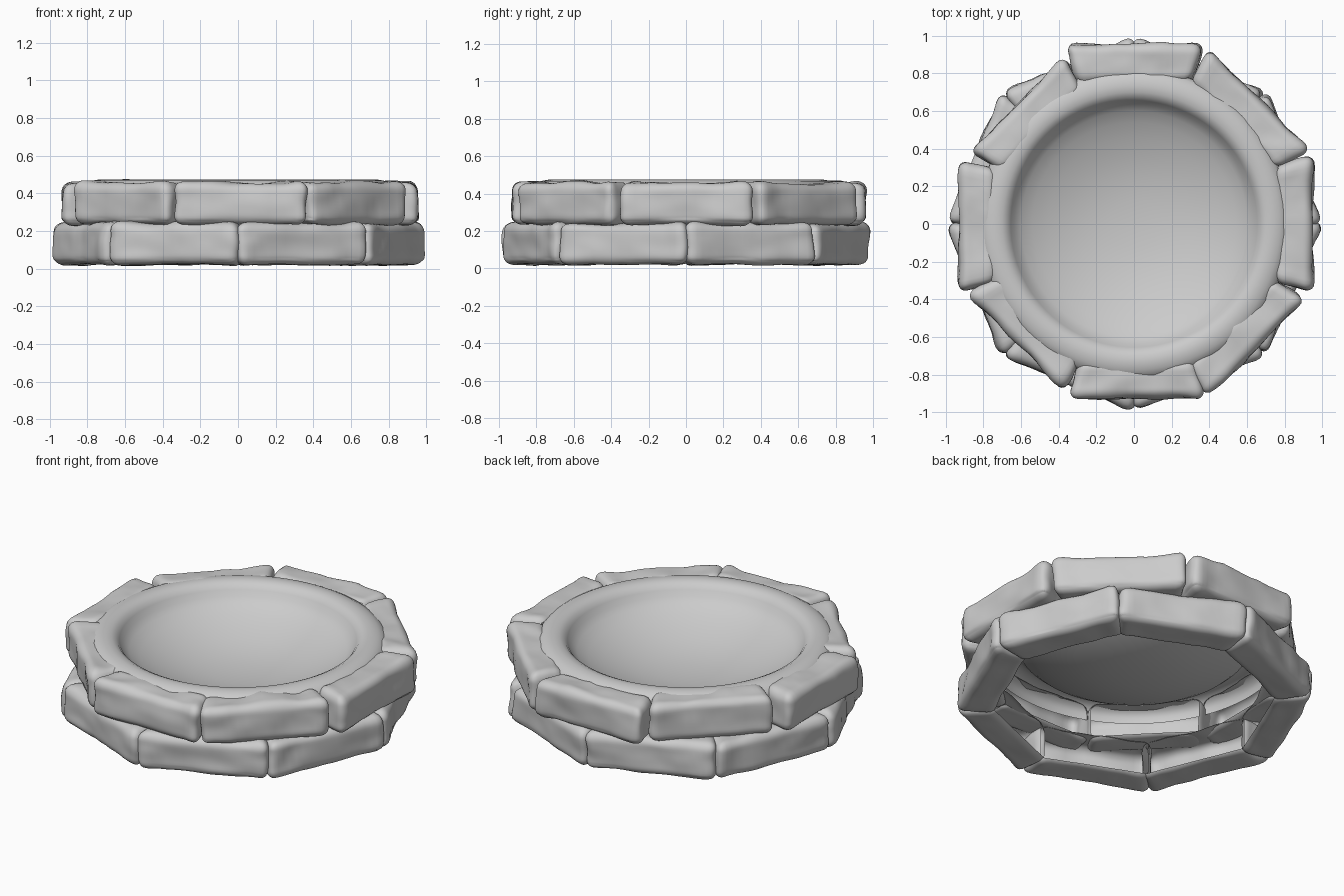
import bpy, bmesh, math, random
from mathutils import Vector, Matrix, noise

if "Cube" in bpy.data.objects:
    bpy.data.objects.remove(bpy.data.objects["Cube"])

random.seed(4)


def finish(bm, name):
    mesh = bpy.data.meshes.new(name)
    bm.to_mesh(mesh)
    bm.free()
    for p in mesh.polygons:
        p.use_smooth = True
    obj = bpy.data.objects.new(name, mesh)
    bpy.context.collection.objects.link(obj)
    return obj


def stone(name, angle, outer, half_len, z0, z1, depth=0.2, shift=0.0):
    """Worn block: rounded box, tapered inward, lumpy, open at the hidden back."""
    bm = bmesh.new()
    bmesh.ops.create_cube(bm, size=2)
    bmesh.ops.subdivide_edges(bm, edges=bm.edges[:], cuts=21, use_grid_fill=True)
    # open back (towards the ring centre)
    back = [f for f in bm.faces if f.calc_center_median().y < -0.999]
    bmesh.ops.delete(bm, geom=back, context='FACES')
    half = Vector((half_len, depth / 2, (z1 - z0) / 2))
    r = 0.05
    seed = Vector([random.uniform(-50, 50) for _ in range(3)])
    for v in bm.verts:
        # crowd the grid towards the edges, then round them
        p = Vector([math.sin(c * math.pi / 2) * h for c, h in zip(v.co, half)])
        core = Vector([max(-h + r, min(h - r, c)) for c, h in zip(p, half)])
        d = p - core
        n = d.normalized() if d.length > 1e-6 else Vector((0, 1, 0))
        p = core + n * r
        # slightly raised ends, broad dents and finer chips
        q = p + seed
        t = abs(p.x) / half_len
        lump = 0.016 * noise.noise(q * 5) + 0.007 * noise.noise(q * 11)
        lump += 0.004 * math.exp(-((t - 0.85) / 0.14) ** 2) - 0.001
        if n.z < -0.5:
            lump *= 0.6
        p += n * lump
        # ends follow the ring's mitre
        p.x *= 1 - 0.15 * (half.y - p.y) / depth
        v.co = p
    bmesh.ops.recalc_face_normals(bm, faces=bm.faces[:])
    m = (Matrix.Rotation(angle - math.pi / 2, 4, 'Z')
         @ Matrix.Translation((shift, outer - depth / 2, (z0 + z1) / 2)))
    bm.transform(m)
    return finish(bm, name)


# lower course: joints at the front, sides and back
lower = [0.922, 0.917, 0.917, 0.922, 0.917, 0.917, 0.917, 0.922]
for i, outer in enumerate(lower):
    stone(f"lower_stone_{i + 1}", math.radians(22.5 + 45 * i), outer, 0.378, 0.02, 0.243,
          depth=0.215)

# upper course, staggered by half a stone: outer radius, half length, sideways shift
upper = [(0.95, 0.36, 0.0), (0.94, 0.378, 0.0), (0.955, 0.362, 0.0), (0.89, 0.355, 0.01),
         (0.93, 0.352, -0.01), (0.89, 0.36, 0.0), (0.925, 0.362, -0.01), (0.925, 0.372, 0.01)]
for i, (outer, half_len, shift) in enumerate(upper):
    top = 0.47 if i == 3 else 0.458
    stone(f"upper_stone_{i + 1}", math.radians(45 * i), outer, half_len, 0.233, top, shift=shift)

# basin: thin lathed sheet with a rounded rim
profile = [(0.83, 0.385), (0.828, 0.42), (0.81, 0.448), (0.775, 0.467), (0.735, 0.474),
           (0.70, 0.470), (0.674, 0.457), (0.655, 0.434), (0.637, 0.402), (0.60, 0.370),
           (0.54, 0.336), (0.46, 0.301), (0.36, 0.267), (0.25, 0.240), (0.13, 0.225), (0, 0.22)]
bm = bmesh.new()
verts = [bm.verts.new((x, 0, z)) for x, z in profile]
edges = [bm.edges.new(pair) for pair in zip(verts, verts[1:])]
bmesh.ops.spin(bm, geom=verts + edges, cent=(0, 0, 0), axis=(0, 0, 1),
               angle=2 * math.pi, steps=96)
bmesh.ops.remove_doubles(bm, verts=bm.verts[:], dist=0.0005)
bmesh.ops.recalc_face_normals(bm, faces=bm.faces[:])
if sum(f.normal.z for f in bm.faces) < 0:
    bmesh.ops.reverse_faces(bm, faces=bm.faces[:])
finish(bm, "basin")
